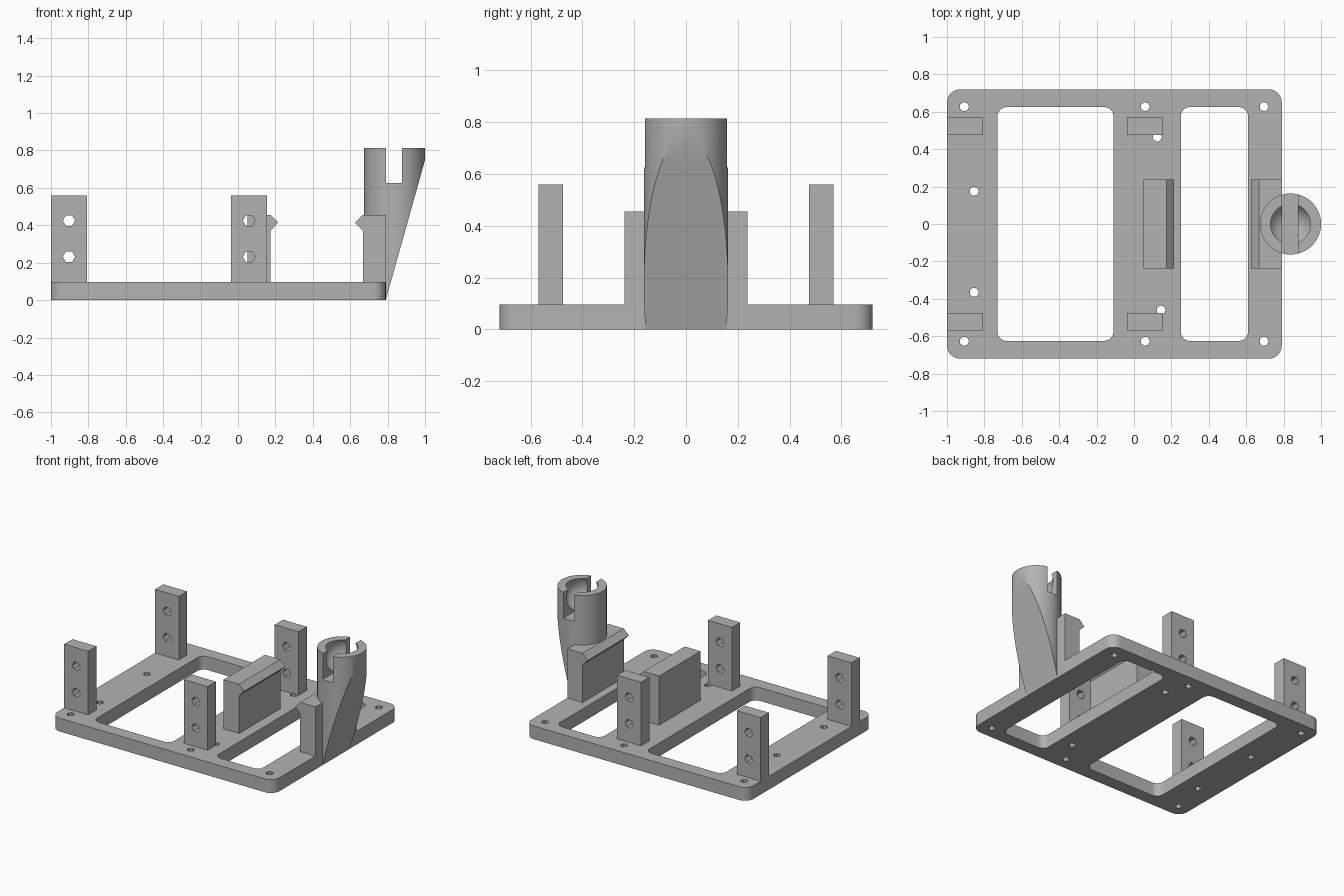
import bpy, bmesh, math
from mathutils import Matrix, Vector

cube = bpy.data.objects.get("Cube")
if cube:
    bpy.data.objects.remove(cube, do_unlink=True)

grey = bpy.data.materials.new("plain grey")
grey.use_nodes = True
grey.diffuse_color = (0.45, 0.45, 0.45, 1)
grey.node_tree.nodes["Principled BSDF"].inputs["Base Color"].default_value = (0.45, 0.45, 0.45, 1)

PLATE = 0.097


def finish(name, bm):
    bmesh.ops.recalc_face_normals(bm, faces=bm.faces)
    me = bpy.data.meshes.new(name)
    bm.to_mesh(me)
    bm.free()
    ob = bpy.data.objects.new(name, me)
    bpy.context.collection.objects.link(ob)
    me.materials.append(grey)
    return ob


def prism(name, points, depth, axis="z", start=0.0):
    """Extrude a 2D outline along z, or an x-z outline along y."""
    bm = bmesh.new()
    place = (lambda a, b: (a, b, start)) if axis == "z" else (lambda a, b: (a, start, b))
    face = bm.faces.new([bm.verts.new(place(a, b)) for a, b in points])
    out = bmesh.ops.extrude_face_region(bm, geom=[face])
    move = Vector((0, 0, depth)) if axis == "z" else Vector((0, depth, 0))
    bmesh.ops.translate(bm, vec=move, verts=[g for g in out["geom"] if isinstance(g, bmesh.types.BMVert)])
    return finish(name, bm)


def rounded(x0, x1, y, r, steps=8):
    pts = []
    corners = [(x1 - r, y - r), (x0 + r, y - r), (x0 + r, r - y), (x1 - r, r - y)]
    for i, (cx, cy) in enumerate(corners):
        for k in range(steps + 1):
            a = math.pi / 2 * (i + k / steps)
            pts.append((cx + r * math.cos(a), cy + r * math.sin(a)))
    return pts


def polygon(cx, cy, r, n):
    return [(cx + r * math.cos(math.tau * k / n), cy + r * math.sin(math.tau * k / n)) for k in range(n)]


def box(x0, x1, z0, z1):
    return [(x0, z0), (x1, z0), (x1, z1), (x0, z1)]


def activate(ob):
    bpy.ops.object.select_all(action="DESELECT")
    ob.select_set(True)
    bpy.context.view_layer.objects.active = ob


def cut(ob, cutters):
    activate(ob)
    for c in cutters:
        mod = ob.modifiers.new("cut", "BOOLEAN")
        mod.operation = "DIFFERENCE"
        mod.solver = "EXACT"
        mod.object = c
        bpy.ops.object.modifier_apply(modifier=mod.name)
        bpy.data.objects.remove(c, do_unlink=True)


def smooth(ob):
    activate(ob)
    bpy.ops.object.shade_smooth_by_angle(angle=math.radians(30))


# Base plate with two windows and screw holes
plate = prism("base_plate", rounded(-1, 0.79, 0.72, 0.07), PLATE)
cutters = [prism("window_cutter", rounded(a, b, 0.625, 0.05), 0.3, start=-0.1)
           for a, b in ((-0.73, -0.11), (0.25, 0.61))]
holes = [(x, s * 0.627) for x in (-0.907, 0.06, 0.695) for s in (-1, 1)]
holes += [(-0.855, 0.175), (-0.855, -0.365), (0.125, 0.465), (0.145, -0.46)]
cutters += [prism("hole_cutter", polygon(x, y, 0.025, 7), 0.3, start=-0.1) for x, y in holes]
cut(plate, cutters)
smooth(plate)

# Four drilled posts
for side, x in (("right", -1.0), ("left", -0.037)):
    for end, y in (("front", -0.57), ("back", 0.475)):
        post = prism(f"{end}_{side}_post", box(x, x + 0.192, PLATE, 0.56), 0.095, "y", y)
        cut(post, [prism("post_cutter", polygon(x + 0.096, z, 0.033, 6), 0.3, "y", y - 0.1)
                   for z in (0.232, 0.425)])

# Two facing clip walls with hooked tops
for name, back, face, tip in (("inner_clip", 0.05, 0.175, 0.215), ("outer_clip", 0.79, 0.667, 0.625)):
    prism(name, [(back, PLATE), (face, PLATE), (face, 0.373), (tip, 0.414), (face, 0.455), (back, 0.455)],
          0.474, "y", -0.237)

# Socket tower: slanted outer side, ball seat and slot
CX = 0.837
tower = prism("socket_tower", polygon(CX, 0, 0.163, 72), 0.813, start=0.001)
slant = prism("slant_cutter", [(0.762, -0.1), (1.3, -0.1), (1.3, 1.821)], 0.6, "y", -0.3)
bm = bmesh.new()
bmesh.ops.create_uvsphere(bm, u_segments=48, v_segments=24, radius=0.124,
                          matrix=Matrix.Translation((CX, 0, 0.751)))
ball = finish("ball_cutter", bm)
slot = prism("slot_cutter", box(0.792, 0.876, 0.625, 1.0), 0.6, "y", -0.3)
cut(tower, [slant, ball, slot])
smooth(tower)
